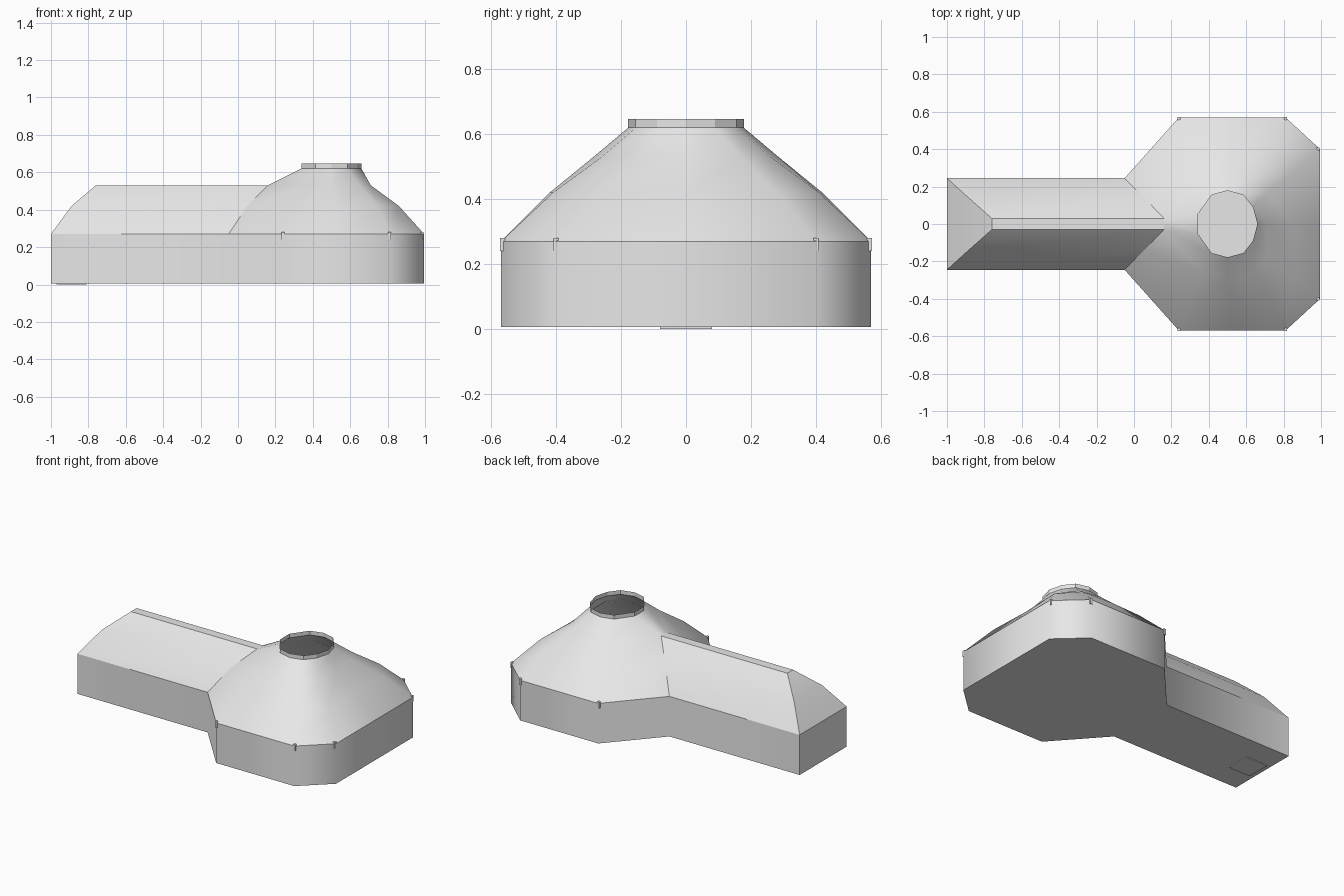
import bpy, bmesh, math

cube = bpy.data.objects.get("Cube")
if cube:
    bpy.data.objects.remove(cube)

grey = bpy.data.materials.new("light_grey")
grey.use_nodes = True
grey.diffuse_color = (0.8, 0.8, 0.8, 1)
grey.node_tree.nodes["Principled BSDF"].inputs["Base Color"].default_value = (0.8, 0.8, 0.8, 1)


def finish(name, bm, angle):
    bmesh.ops.remove_doubles(bm, verts=bm.verts, dist=0.0005)
    bmesh.ops.recalc_face_normals(bm, faces=bm.faces)
    me = bpy.data.meshes.new(name)
    bm.to_mesh(me)
    bm.free()
    me.materials.append(grey)
    ob = bpy.data.objects.new(name, me)
    bpy.context.collection.objects.link(ob)
    bpy.ops.object.select_all(action="DESELECT")
    ob.select_set(True)
    bpy.context.view_layer.objects.active = ob
    bpy.ops.object.shade_smooth_by_angle(angle=math.radians(angle))
    return ob


def box(name, lo, hi):
    bm = bmesh.new()
    bmesh.ops.create_cube(bm, size=1)
    for v in bm.verts:
        v.co = [(a + b) / 2 + c * (b - a) for a, b, c in zip(lo, hi, v.co)]
    return finish(name, bm, 30)


def mirrored(half):
    """Close a +y half outline into a loop that starts and ends at the +x side."""
    return half + [(x, -y) for x, y in reversed(half) if y > 0]


def loft(bm, rings, skip=lambda row, i: False):
    """Bridge equal rings given as (z, points); skip leaves gaps."""
    rows = [[bm.verts.new((x, y, z)) for x, y in pts] for z, pts in rings]
    n = len(rows[0])
    for r, (a, b) in enumerate(zip(rows, rows[1:])):
        for i in range(n):
            if not skip(r, i):
                j = (i + 1) % n
                bm.faces.new((a[i], a[j], b[j], b[i]))
    return rows


BASE, EAVE, MID, RIDGE, TOP = 0.006, 0.27, 0.42, 0.53, 0.62

# Walls and floor share one keyhole outline
plan = mirrored([(0.995, 0.4), (0.81, 0.57), (0.24, 0.57), (-0.05, 0.245), (-1, 0.245)])
bm = bmesh.new()
loft(bm, [(BASE, plan), (EAVE, plan)])
finish("walls", bm, 50)
bm = bmesh.new()
bm.faces.new([bm.verts.new((x, y, BASE)) for x, y in reversed(plan)])
floor = finish("floor", bm, 30)
if floor.data.polygons[0].normal.z > 0:
    floor.data.flip_normals()

# Domed roof: rings from the eave to the round opening, open towards the wing
dome = [
    (EAVE, [(0.995, 0), (0.995, 0.4), (0.81, 0.57), (0.525, 0.57), (0.24, 0.57), (-0.05, 0.245)]),
    (MID, [(0.85, 0), (0.86, 0.28), (0.745, 0.41), (0.52, 0.42), (0.3, 0.41), (0.05, 0.145)]),
    (RIDGE, [(0.71, 0), (0.71, 0.17), (0.65, 0.26), (0.5, 0.285), (0.37, 0.26), (0.16, 0.03)]),
    (TOP, [(0.66, 0), (0.636, 0.09), (0.585, 0.155), (0.5, 0.178), (0.415, 0.155), (0.34, 0.05)]),
]
bm = bmesh.new()
loft(bm, [(z, mirrored(h)) for z, h in dome], lambda row, i: i == 5 and row < 2)
finish("dome_roof", bm, 50)

# Collar around the opening
rim = mirrored(dome[-1][1])
bm = bmesh.new()
loft(bm, [(TOP, rim), (0.647, rim)])
finish("collar", bm, 20)

# Wing roof: curved sides, hipped end and narrow flat ridge, cut at the valley
wing = [(EAVE, -1, -0.05, 0.245), (MID, -0.89, 0.05, 0.145), (RIDGE, -0.76, 0.16, 0.03)]
bm = bmesh.new()
rows = loft(bm, [(z, [(b, y), (a, y), (a, -y), (b, -y)]) for z, a, b, y in wing],
            lambda row, i: i == 3)
bm.faces.new(rows[-1])
finish("wing_roof", bm, 35)

# Small pins at the outer eave corners
for side, s in (("left", 1), ("right", -1)):
    for n, (x, y) in enumerate([(0.24, 0.565), (0.81, 0.565), (0.985, 0.4)]):
        box(f"eave_pin_{side}_{n}", (x - 0.008, s * y - 0.008, 0.24), (x + 0.008, s * y + 0.008, 0.28))

# Thin plate under the wing end
box("base_plate", (-0.97, -0.08, 0), (-0.81, 0.08, BASE))
